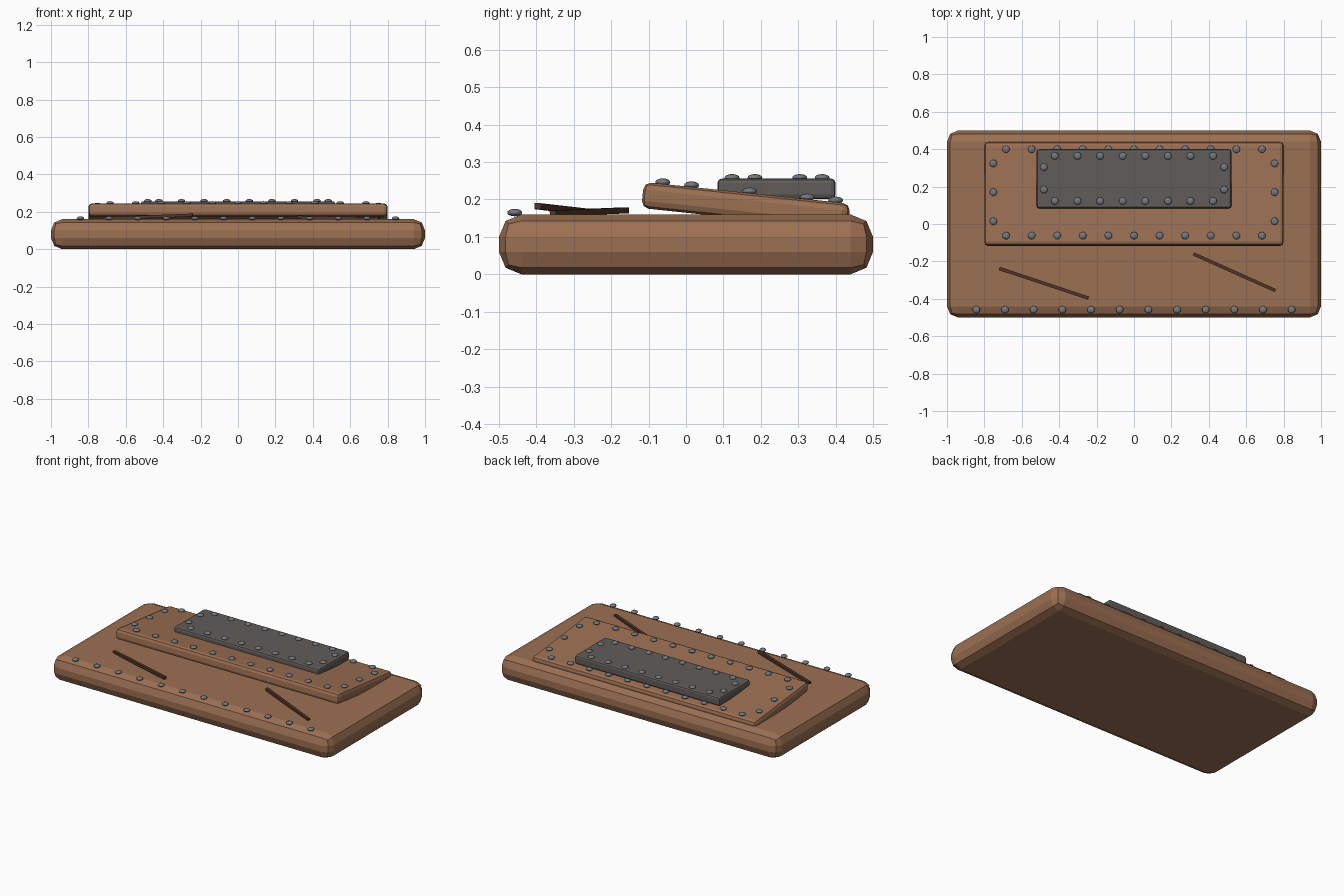
import bpy, math
from mathutils import Vector

if "Cube" in bpy.data.objects:
    bpy.data.objects.remove(bpy.data.objects["Cube"])


def material(name, rgb):
    m = bpy.data.materials.new(name)
    m.diffuse_color = (*rgb, 1)
    m.use_nodes = True
    m.node_tree.nodes["Principled BSDF"].inputs["Base Color"].default_value = m.diffuse_color
    return m


leather = material("brown_leather", (0.33, 0.16, 0.085))
steel = material("dark_steel", (0.12, 0.108, 0.098))
rivet_mat = material("rivet_metal", (0.165, 0.19, 0.215))
scratch_mat = material("dark_scratch", (0.085, 0.035, 0.022))


def box(name, size, loc, mat, rot=(0, 0, 0), bevel=0):
    bpy.ops.mesh.primitive_cube_add(size=1, location=loc, rotation=rot)
    o = bpy.context.object
    o.name = name
    o.scale = size
    bpy.ops.object.transform_apply(location=False, rotation=False, scale=True)
    o.data.materials.append(mat)
    if bevel:
        b = o.modifiers.new("bevel", 'BEVEL')
        b.width = bevel
        b.segments = 2
        b.limit_method = 'NONE'
    return o


def rivet(name, x, y, z):
    bpy.ops.mesh.primitive_uv_sphere_add(segments=12, ring_count=8, radius=0.02,
                                         location=(x, y, z))
    o = bpy.context.object
    o.name = name
    o.scale.z = 0.5
    o.data.materials.append(rivet_mat)
    bpy.ops.object.shade_smooth()


def spread(half, n):
    return [-half + 2 * half * i / (n - 1) for i in range(n)]


# Thick base slab
box("base_slab", (2, 1, 0.16), (0, 0, 0.08), leather, bevel=0.06)

# Tilted overlapping plate
TILT = math.radians(-6)
box("tilted_plate", (1.6, 0.555, 0.07), (0, 0.16, 0.183), leather,
    rot=(TILT, 0, 0), bevel=0.02)

# Level steel plate
box("steel_plate", (1.04, 0.316, 0.055), (0, 0.242, 0.2285), steel, bevel=0.012)

# Rivets along the front of the base
for x in spread(0.843, 12):
    rivet("base_rivet", x, -0.458, 0.165)


# Rivets around the tilted plate
def plate_z(y):
    return 0.223 + (y - 0.16) * math.tan(TILT)


for y in (-0.062, 0.4):
    for x in spread(0.684, 11):
        rivet("plate_rivet", x, y, plate_z(y))
for y in (0.015, 0.17, 0.324):
    for x in (-0.752, 0.752):
        rivet("plate_rivet", x, y, plate_z(y))

# Rivets around the steel plate
for y in (0.123, 0.364):
    for x in spread(0.423, 8):
        rivet("steel_rivet", x, y, 0.258)
for y in (0.184, 0.304):
    for x in (-0.482, 0.482):
        rivet("steel_rivet", x, y, 0.258)


# Raised thin scratches on the front of the base
def strip(name, a, b):
    a, b = Vector(a), Vector(b)
    d = b - a
    yaw = math.atan2(d.y, d.x)
    pitch = -math.atan2(d.z, d.xy.length)
    box(name, (d.length, 0.018, 0.016), (a + b) / 2, scratch_mat, rot=(0, pitch, yaw))


strip("left_scratch", (-0.72, -0.238, 0.164), (-0.244, -0.396, 0.182))
strip("right_scratch", (0.318, -0.16, 0.171), (0.756, -0.356, 0.163))
